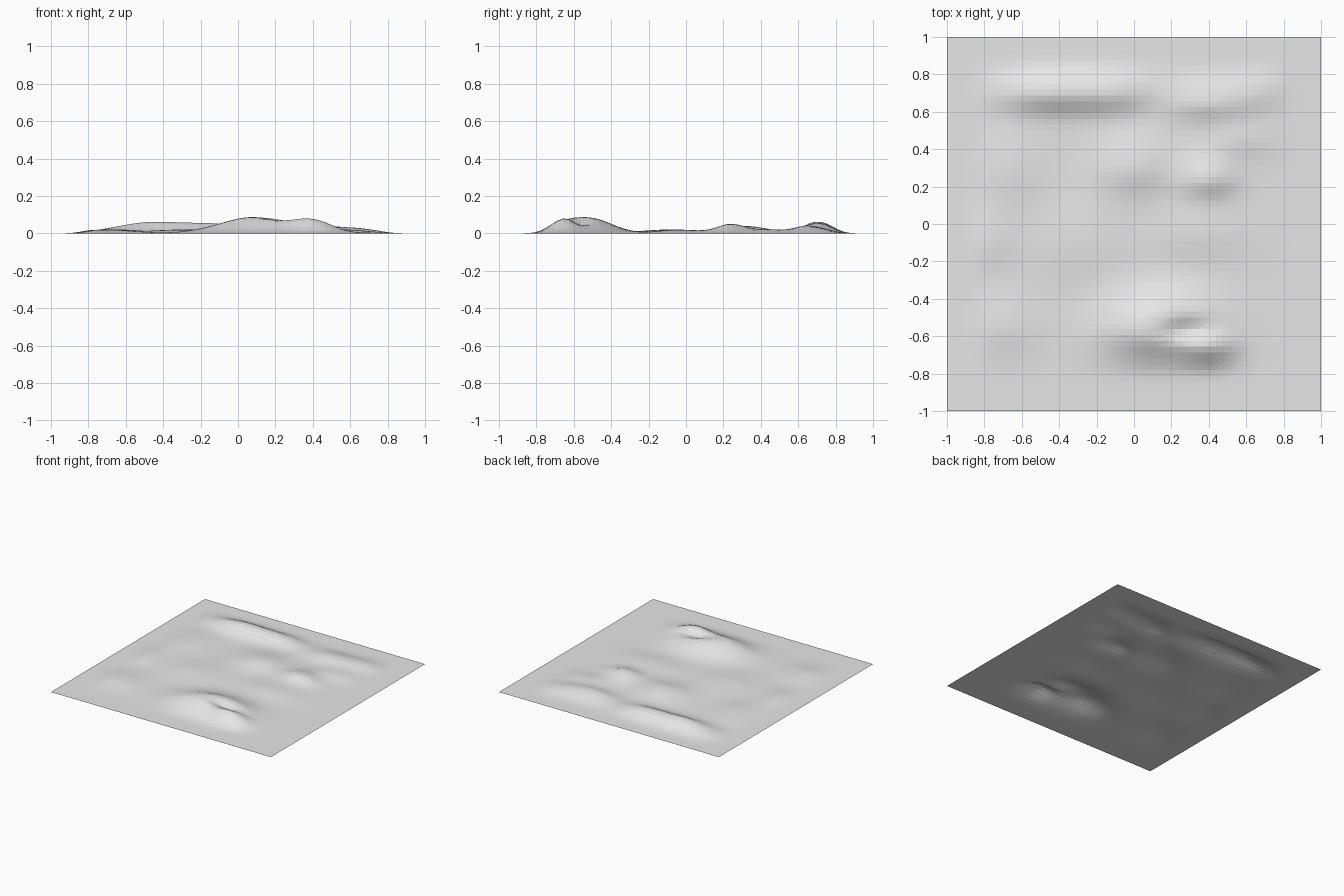
import bpy
import bmesh
from math import exp

cube = bpy.data.objects.get("Cube")
if cube:
    bpy.data.objects.remove(cube, do_unlink=True)

# Shared sizes for the hills
LOW, MEDIUM, TALL, PEAK = 0.02, 0.04, 0.06, 0.09
NARROW, BROAD, WIDE = 0.15, 0.2, 0.27
THIN, DEEP = 0.1, 0.15
BACK_SLOPE = 1.3  # back slopes run longer than front slopes


def smooth_step(value):
    t = min(max(value, 0), 1)
    return t * t * (3 - 2 * t)


def raise_hill(mesh_data, x, y, height, width, depth):
    """Add one rounded hill, steeper towards the front."""
    for vert in mesh_data.verts:
        across = (vert.co.x - x) / width
        along = (vert.co.y - y) / depth
        if along > 0:
            along /= BACK_SLOPE
        vert.co.z += height * exp(-across * across - along * along)


def level_border(mesh_data):
    """Bring the ground down to a flat margin around the hills."""
    for vert in mesh_data.verts:
        margin = [smooth_step((0.94 - abs(side)) / 0.2) for side in vert.co.xy]
        vert.co.z = max(vert.co.z, 0) * margin[0] * margin[1]


# Ground sheet
sheet = bmesh.new()
bmesh.ops.create_grid(sheet, x_segments=64, y_segments=64, size=1)

# Main front hill with a shoulder, and a hollow with a rim behind it
raise_hill(sheet, x=0.1, y=-0.57, height=PEAK, width=WIDE, depth=DEEP)
raise_hill(sheet, x=0.4, y=-0.65, height=TALL, width=NARROW, depth=THIN)
raise_hill(sheet, x=0.3, y=-0.57, height=-MEDIUM, width=NARROW, depth=THIN / 2)
raise_hill(sheet, x=0.3, y=-0.45, height=LOW, width=BROAD, depth=THIN)

# Long ridge at the back and its outlying slope
raise_hill(sheet, x=-0.45, y=0.7, height=TALL, width=WIDE, depth=THIN)
raise_hill(sheet, x=-0.1, y=0.7, height=MEDIUM, width=BROAD, depth=THIN)
raise_hill(sheet, x=-0.65, y=0.3, height=LOW, width=BROAD, depth=BROAD)

# Short ridge at the back left
raise_hill(sheet, x=0.4, y=0.65, height=MEDIUM, width=BROAD, depth=THIN)
raise_hill(sheet, x=0.65, y=0.7, height=LOW, width=NARROW, depth=THIN)
raise_hill(sheet, x=0.55, y=0.45, height=LOW, width=BROAD, depth=THIN)

# Mounds in the middle
raise_hill(sheet, x=0.4, y=0.24, height=TALL * 0.8, width=NARROW, depth=THIN)
raise_hill(sheet, x=0, y=0.3, height=MEDIUM, width=BROAD, depth=DEEP)
raise_hill(sheet, x=0.35, y=-0.05, height=LOW, width=WIDE, depth=DEEP)

# Low mounds along the right-hand side
raise_hill(sheet, x=-0.8, y=-0.1, height=LOW, width=NARROW, depth=DEEP)
raise_hill(sheet, x=-0.7, y=-0.55, height=LOW, width=BROAD, depth=DEEP)
raise_hill(sheet, x=-0.3, y=-0.1, height=LOW, width=WIDE, depth=BROAD)

level_border(sheet)
bmesh.ops.triangulate(sheet, faces=sheet.faces[:])
mesh = bpy.data.meshes.new("terrain")
sheet.to_mesh(mesh)
sheet.free()
terrain = bpy.data.objects.new("terrain", mesh)
bpy.context.collection.objects.link(terrain)

# Plain grey ground
grey = (0.8, 0.8, 0.8, 1)
material = bpy.data.materials.new("ground grey")
material.use_nodes = True
material.diffuse_color = grey
shader = material.node_tree.nodes["Principled BSDF"]
shader.inputs["Base Color"].default_value = grey
mesh.materials.append(material)
